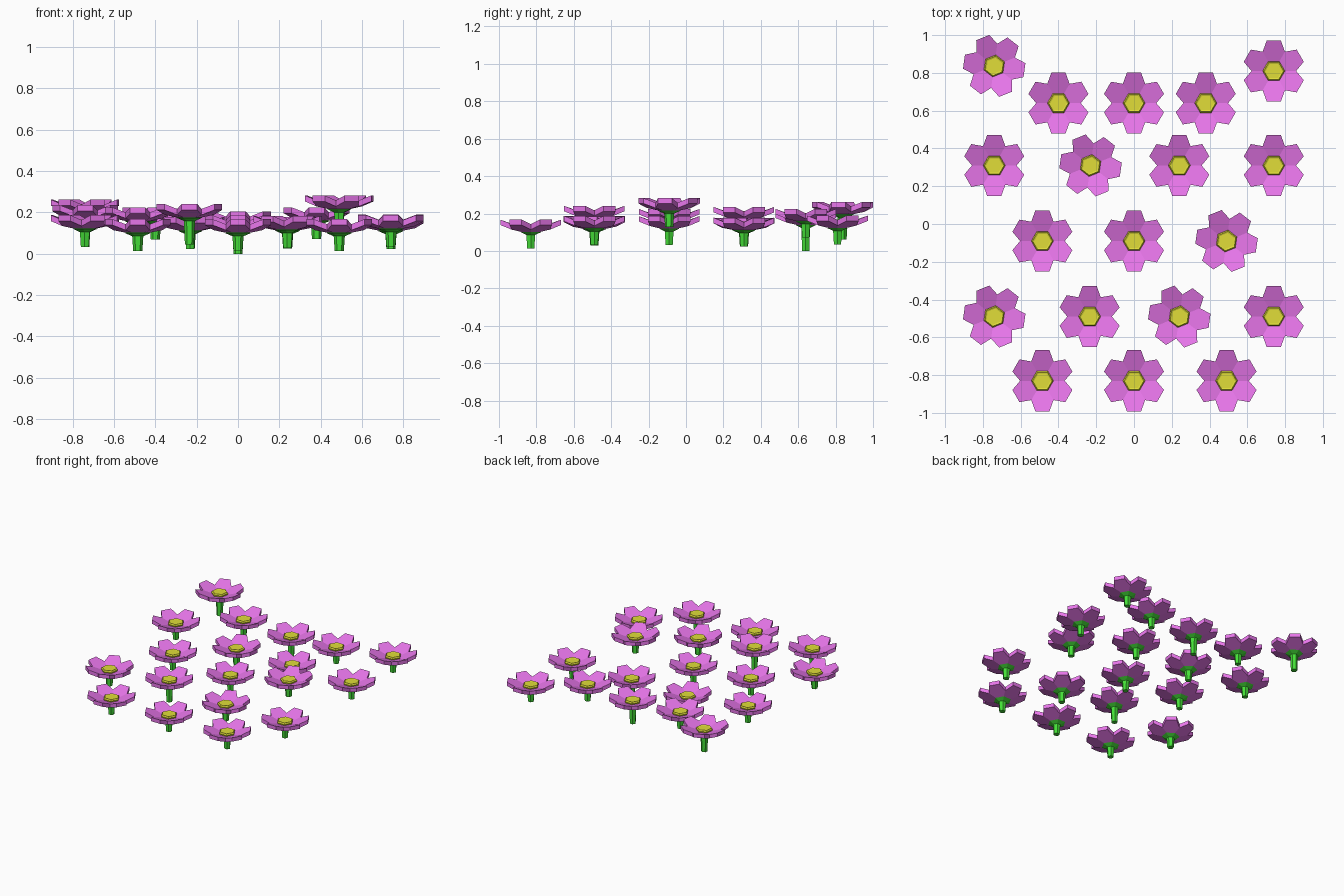
import bpy, bmesh
from math import sin, cos, radians

if "Cube" in bpy.data.objects:
    bpy.data.objects.remove(bpy.data.objects["Cube"])


def material(name, rgb):
    m = bpy.data.materials.new(name)
    m.diffuse_color = (*rgb, 1)
    m.use_nodes = True
    m.node_tree.nodes["Principled BSDF"].inputs["Base Color"].default_value = m.diffuse_color
    return m


PURPLE = material("petal_purple", (0.80, 0.18, 0.82))
YELLOW = material("centre_yellow", (0.75, 0.73, 0.04))
GREEN = material("stem_green", (0.06, 0.75, 0.04))


def ring(bm, z, pts):
    return [bm.verts.new((x, y, z[i % len(z)])) for i, (x, y) in enumerate(pts)]


def polar(r, deg):
    return (r * cos(radians(deg)), r * sin(radians(deg)))


def hexagon(r):
    return [polar(r, 60 * i) for i in range(6)]


def finish(bm, name, mat, loc, turn):
    bmesh.ops.recalc_face_normals(bm, faces=bm.faces)
    mesh = bpy.data.meshes.new(name)
    bm.to_mesh(mesh)
    bm.free()
    mesh.materials.append(mat)
    ob = bpy.data.objects.new(name, mesh)
    bpy.context.collection.objects.link(ob)
    ob.location = loc
    ob.rotation_euler.z = radians(turn)


def lathe(name, profile, mat, loc, turn):
    # six-sided closed solid from (radius, height) pairs
    bm = bmesh.new()
    rings = [ring(bm, [z], hexagon(r)) for r, z in profile]
    for a, b in zip(rings, rings[1:]):
        for i in range(6):
            j = (i + 1) % 6
            bm.faces.new((a[i], a[j], b[j], b[i]))
    bm.faces.new(rings[0])
    bm.faces.new(rings[-1])
    finish(bm, name, mat, loc, turn)


def petals(name, loc, turn):
    # six flat upturned petals with thick rims, joined at the valleys
    bm = bmesh.new()
    outline = []
    for i in range(6):
        a = 60 * i
        outline += [polar(0.118, a), polar(0.166, a + 17), polar(0.166, a + 43)]
    shells = []
    for r, zi, zv, zt in ((0.055, 0.126, 0.143, 0.167), (0.055, 0.101, 0.114, 0.138)):
        inner = ring(bm, [zi], hexagon(r))
        outer = ring(bm, [zv, zt, zt], outline)
        for i in range(6):
            j = (i + 1) % 6
            o = [outer[(3 * i + k) % 18] for k in range(4)]
            bm.faces.new((inner[i], o[0], o[1], o[2], o[3], inner[j]))
        bm.faces.new(inner)
        shells.append(outer)
    top, low = shells
    for i in range(18):
        j = (i + 1) % 18
        bm.faces.new((top[i], top[j], low[j], low[i]))
    finish(bm, name, PURPLE, loc, turn)


# x, y, lift above lowest bloom, turn, foot height (0 = standard stem)
T = 22
FLOWERS = [
    (-0.74, 0.837, 0.095, T, 0.060), (-0.40, 0.64, 0.057, 0, None),
    (0.00, 0.64, 0.038, 0, 0.0), (0.38, 0.64, 0.058, 0, None), (0.74, 0.81, 0.022, 0, None),
    (-0.74, 0.31, 0.068, 0, None), (-0.23, 0.31, 0.010, T, None),
    (0.24, 0.31, 0.012, 0, None), (0.74, 0.31, 0.010, 0, None),
    (-0.485, -0.09, 0.057, 0, None), (0.00, -0.09, 0.019, 0, None), (0.49, -0.09, 0.115, T, None),
    (-0.74, -0.49, 0.020, T, None), (-0.235, -0.49, 0.074, 0, 0.046),
    (0.24, -0.49, 0.016, T, None), (0.74, -0.49, 0.020, 0, None),
    (-0.485, -0.83, 0, 0, None), (0.00, -0.83, 0, 0, None), (0.49, -0.83, 0, 0, None),
]

for n, (x, y, lift, turn, foot) in enumerate(FLOWERS, 1):
    loc = (x, y, lift)
    base = 0.013 if foot is None else foot - lift
    petals(f"petals_{n}", loc, turn)
    # raised flower centre with a bevelled rim
    lathe(f"flower_centre_{n}", [(0.056, 0.124), (0.059, 0.136), (0.052, 0.145), (0.043, 0.142)],
          YELLOW, loc, turn)
    # stem flaring into the calyx
    lathe(f"stem_{n}", [(0.022, base), (0.027, 0.085), (0.062, 0.100), (0.05, 0.106)],
          GREEN, loc, turn)
